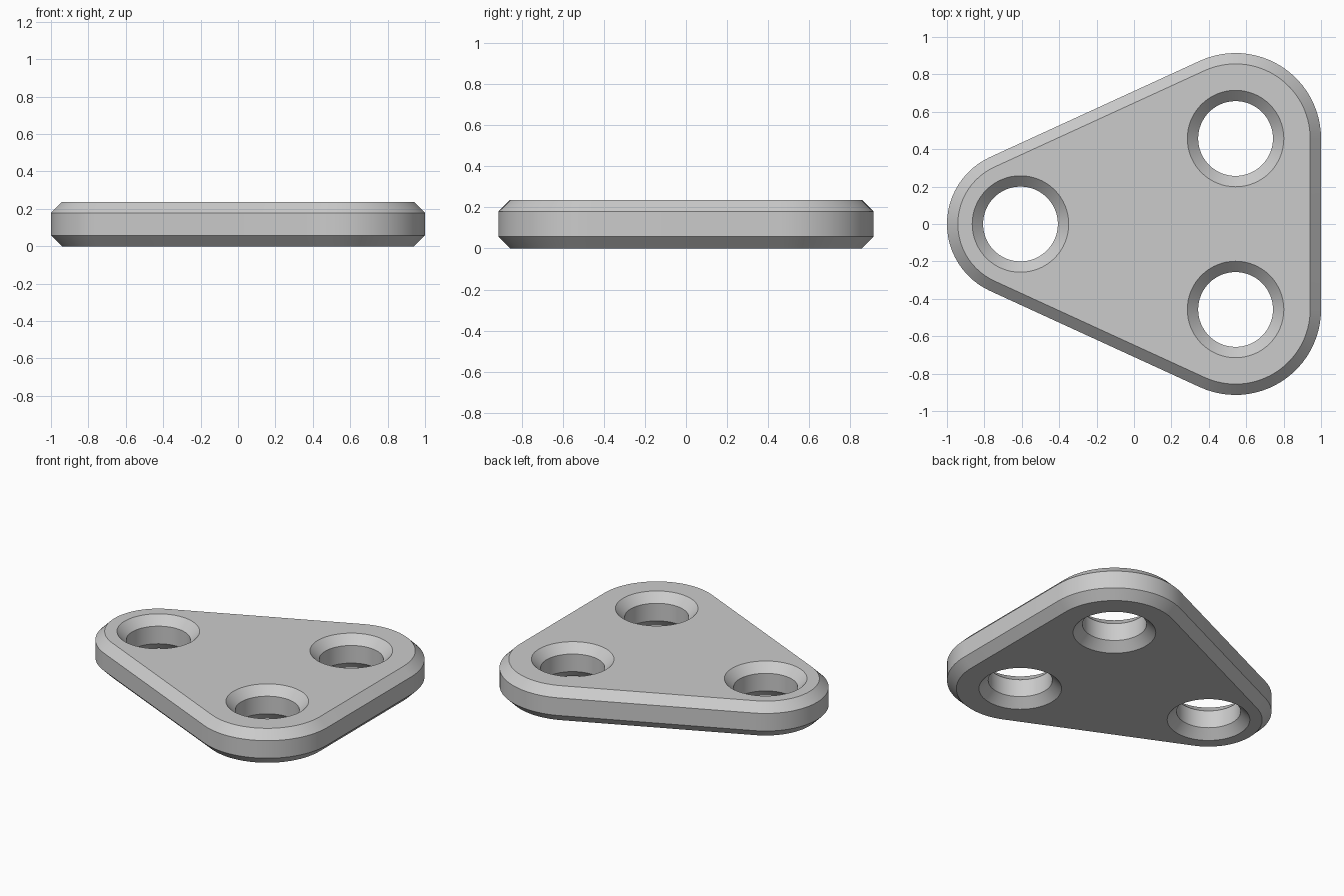
import bpy, bmesh, math

if "Cube" in bpy.data.objects:
    bpy.data.objects.remove(bpy.data.objects["Cube"])

H, C = 0.237, 0.058            # plate thickness, chamfer size
HOLE = 0.2
CORNERS = [(0.543, -0.457, 0.457), (0.543, 0.457, 0.457), (-0.607, 0.0, 0.393)]


def arc(cx, cy, r, a0, a1, n, closed=False):
    count = n if closed else n + 1
    return [(cx + r * math.cos(a0 + (a1 - a0) * i / n),
             cy + r * math.sin(a0 + (a1 - a0) * i / n)) for i in range(count)]


def outline(inset):
    # Rounded triangle: arcs joined by their common tangents
    (x, y, r), _, (lx, ly, lr) = CORNERS
    dx, dy = x - lx, -y
    t = math.pi / 2 + math.atan2(dy, dx) + math.asin((r - lr) / math.hypot(dx, dy))
    angles = [(-t, 0), (0, t), (t, 2 * math.pi - t)]
    pts = []
    for (cx, cy, cr), (a0, a1) in zip(CORNERS, angles):
        pts += arc(cx, cy, cr - inset, a0, a1, 24)
    return pts


bm = bmesh.new()
caps = {0: [], 3: []}


def wall(profiles):
    # Skin a chamfered wall through four stacked rings
    rings = [[bm.verts.new((x, y, z)) for x, y in p]
             for p, z in zip(profiles, (0, C, H - C, H))]
    n = len(rings[0])
    for lo, hi in zip(rings, rings[1:]):
        for i in range(n):
            j = (i + 1) % n
            bm.faces.new((lo[i], lo[j], hi[j], hi[i]))
    for k in caps:
        caps[k] += [bm.edges.get((rings[k][i], rings[k][(i + 1) % n])) for i in range(n)]


# Outer rim
wall([outline(i) for i in (C, 0, 0, C)])
# Three holes, countersunk on both sides
for cx, cy, _ in CORNERS:
    wall([arc(cx, cy, r, 0, 2 * math.pi, 64, True)
          for r in (HOLE + C, HOLE, HOLE, HOLE + C)])
# Flat top and bottom around the holes
for k, nz in ((0, -1), (3, 1)):
    bmesh.ops.triangle_fill(bm, use_beauty=True, use_dissolve=False,
                            edges=caps[k], normal=(0, 0, nz))

bmesh.ops.remove_doubles(bm, verts=bm.verts, dist=1e-5)
bmesh.ops.recalc_face_normals(bm, faces=bm.faces)
mesh = bpy.data.meshes.new("triangular_plate")
bm.to_mesh(mesh)
bm.free()

plate = bpy.data.objects.new("triangular_plate", mesh)
bpy.context.collection.objects.link(plate)
bpy.context.view_layer.objects.active = plate
plate.select_set(True)
bpy.ops.object.shade_smooth_by_angle(angle=math.radians(30))
